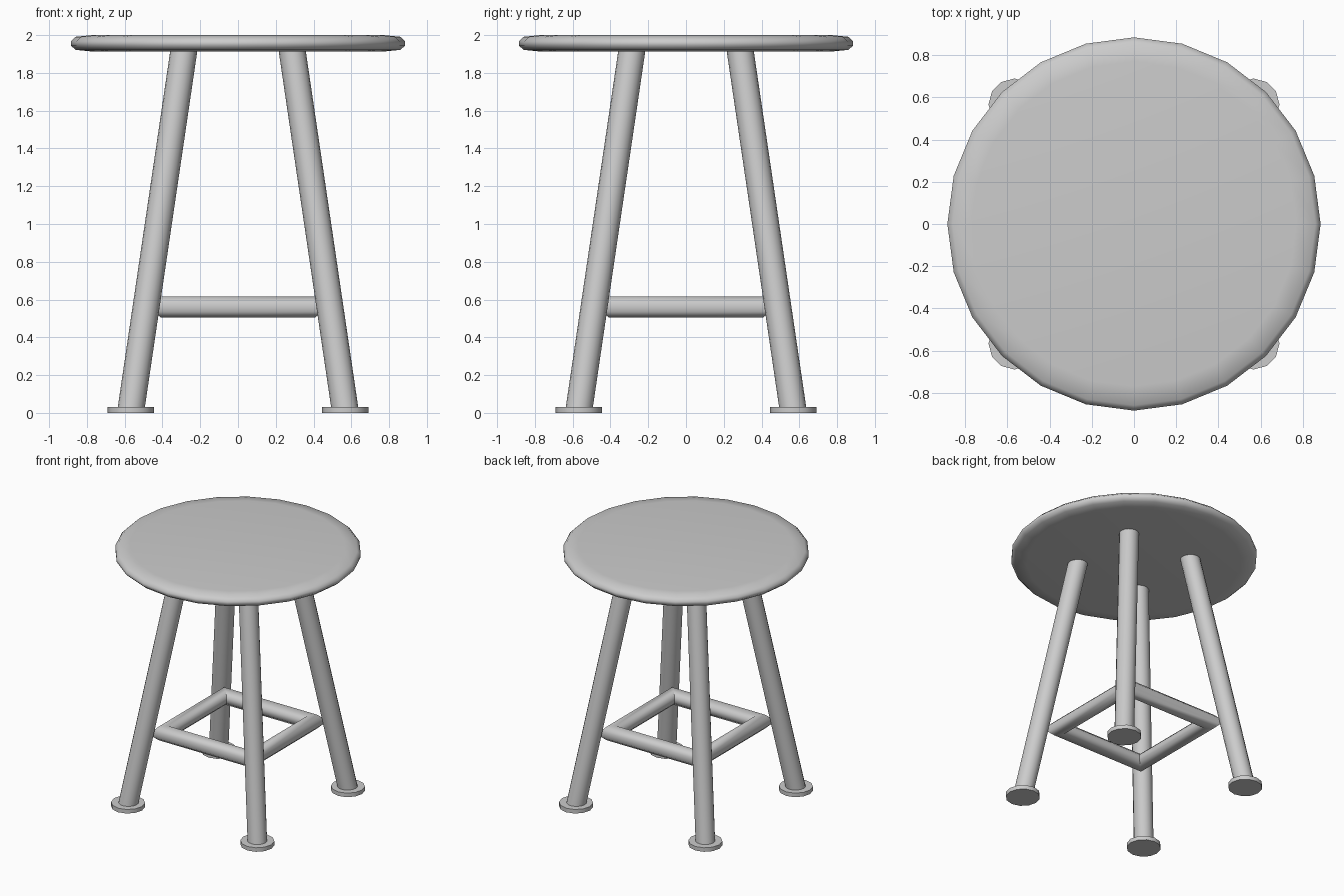
import bpy, math
from mathutils import Vector

if "Cube" in bpy.data.objects:
    bpy.data.objects.remove(bpy.data.objects["Cube"], do_unlink=True)

grey = bpy.data.materials.new("light_grey")
grey.use_nodes = True
colour = (0.6, 0.6, 0.6, 1)
grey.diffuse_color = colour
grey.node_tree.nodes["Principled BSDF"].inputs["Base Color"].default_value = colour


def finish(obj, name, angle):
    obj.name = name
    obj.data.materials.append(grey)
    bpy.ops.object.select_all(action="DESELECT")
    obj.select_set(True)
    bpy.context.view_layer.objects.active = obj
    bpy.ops.object.shade_smooth_by_angle(angle=math.radians(angle))


def lathe(name, profile, sides, turn=0, closed=False, angle=40):
    """Turn (radius, z) points, listed bottom to top, around the z axis."""
    verts, faces, n = [], [], len(profile)
    for i in range(sides):
        a = turn + math.tau * i / sides
        verts += [(r * math.cos(a), r * math.sin(a), z) for r, z in profile]
        k = (i + 1) % sides
        for j in range(n if closed else n - 1):
            m = (j + 1) % n
            faces.append((i * n + j, k * n + j, k * n + m, i * n + m))
    if not closed:
        faces.append([i * n for i in reversed(range(sides))])
        faces.append([i * n + n - 1 for i in range(sides)])
    mesh = bpy.data.meshes.new(name)
    mesh.from_pydata(verts, [], faces)
    obj = bpy.data.objects.new(name, mesh)
    bpy.context.collection.objects.link(obj)
    finish(obj, name, angle)


def rod(name, start, end, radius, sides):
    start, end = Vector(start), Vector(end)
    axis = end - start
    bpy.ops.mesh.primitive_cylinder_add(vertices=sides, radius=radius,
                                        depth=axis.length, location=(start + end) / 2)
    obj = bpy.context.object
    obj.rotation_euler = axis.to_track_quat("Z", "Y").to_euler()
    finish(obj, name, 40)


# Round seat with a soft rim
lathe("seat", [(0.77, 1.913), (0.86, 1.922), (0.885, 1.945),
               (0.885, 1.967), (0.86, 1.991), (0.77, 2.0)], 24, angle=75)

# Splayed legs, each on a flat foot
for sx, side in ((-1, "right"), (1, "left")):
    for sy, end in ((-1, "front"), (1, "back")):
        rod(f"{end}_{side}_leg", (sx * 0.567, sy * 0.567, 0.015),
            (sx * 0.285, sy * 0.285, 1.93), 0.071, 16)
        rod(f"{end}_{side}_foot", (sx * 0.567, sy * 0.567, 0),
            (sx * 0.567, sy * 0.567, 0.032), 0.123, 12)

# Square ring of mitred stretchers just inside the legs
ring = []
for i in range(8):
    a = math.tau * (i + 0.5) / 8
    r = 0.055 / math.cos(math.pi / 8)
    ring.append(((0.385 + r * math.cos(a)) * math.sqrt(2), 0.56 + r * math.sin(a)))
lathe("stretcher_ring", ring, 4, turn=math.pi / 4, closed=True, angle=50)
